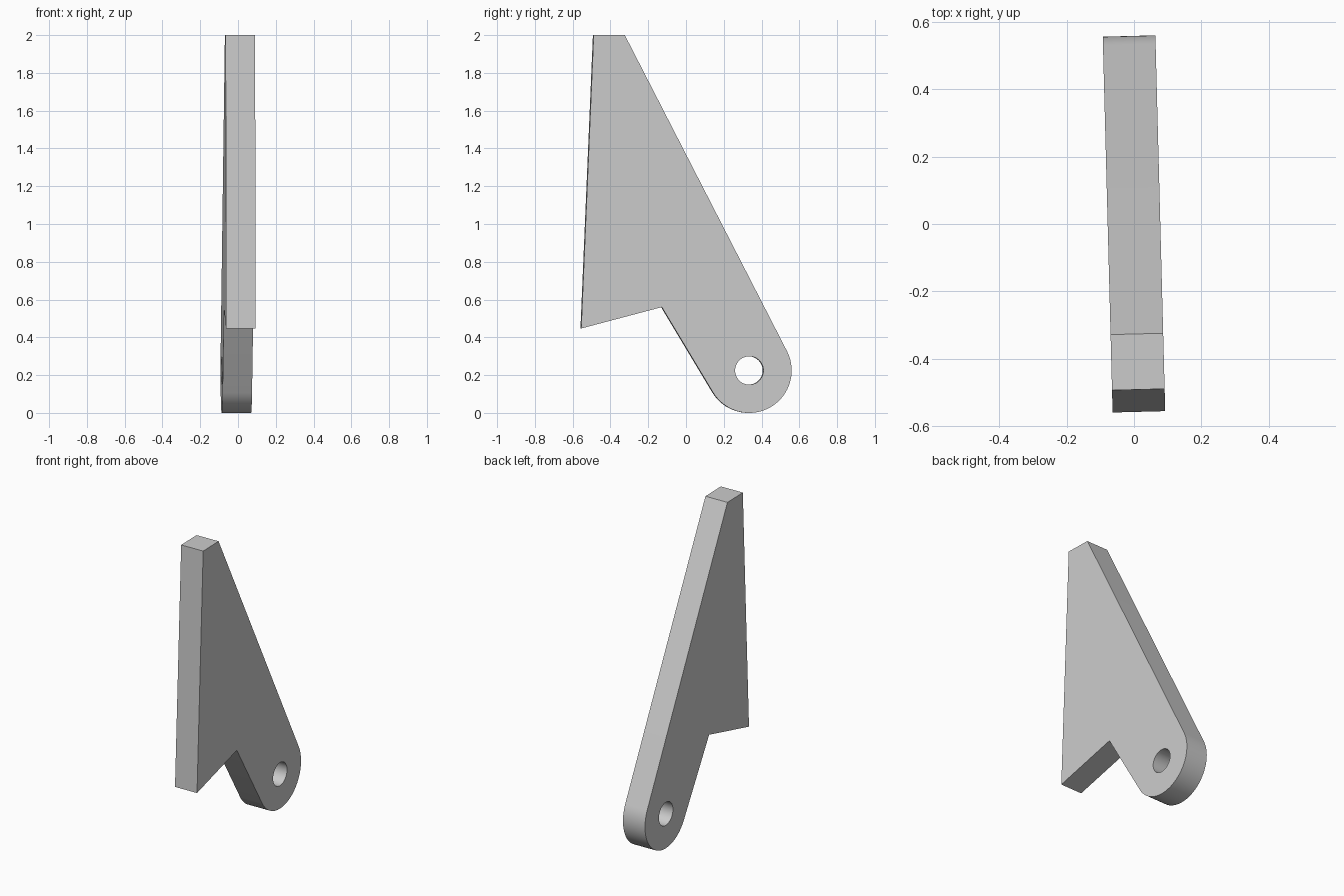
import bpy, bmesh
from math import cos, sin, radians, pi
from mathutils import Matrix

cube = bpy.data.objects.get("Cube")
if cube:
    bpy.data.objects.remove(cube)

THICK = 0.156
PIVOT, EYE_R, HOLE_R = (0.333, 0.2245), 0.2245, 0.075


def arc(radius, start, end, steps):
    """Points (y, z) on an arc about the pivot, in degrees."""
    angles = [radians(start + (end - start) * i / steps) for i in range(steps + 1)]
    return [(PIVOT[0] + radius * cos(a), PIVOT[1] + radius * sin(a)) for a in angles]


def add_loop(bm, points):
    verts = [bm.verts.new((-THICK / 2, y, z)) for y, z in points]
    for i, v in enumerate(verts):
        bm.edges.new((v, verts[(i + 1) % len(verts)]))


# Plate outline: tapered blade, notch and rounded eye, with a round pin hole
outline = [(-0.13, 0.56), (-0.557, 0.447), (-0.491, 2), (-0.326, 2)]
outline += arc(EYE_R, 27.2, -148.6, 40)
bm = bmesh.new()
add_loop(bm, outline)
add_loop(bm, arc(HOLE_R, 0, 360, 48)[:-1])
bmesh.ops.triangle_fill(bm, edges=bm.edges[:], use_beauty=True, normal=(-1, 0, 0))

# Give the plate its thickness
side = bmesh.ops.extrude_face_region(bm, geom=bm.faces[:])
moved = [g for g in side["geom"] if isinstance(g, bmesh.types.BMVert)]
bmesh.ops.translate(bm, verts=moved, vec=(THICK, 0, 0))
bmesh.ops.recalc_face_normals(bm, faces=bm.faces[:])

# The plate is turned slightly about the vertical
bmesh.ops.rotate(bm, verts=bm.verts[:], cent=(0, 0, 0),
                 matrix=Matrix.Rotation(radians(1.5), 3, "Z"))

mesh = bpy.data.meshes.new("bracket_plate")
bm.to_mesh(mesh)
bm.free()
plate = bpy.data.objects.new("bracket_plate", mesh)
bpy.context.collection.objects.link(plate)

# Plain grey
grey = bpy.data.materials.new("light_grey")
grey.use_nodes = True
colour = (0.6, 0.6, 0.6, 1)
grey.diffuse_color = colour
grey.node_tree.nodes["Principled BSDF"].inputs["Base Color"].default_value = colour
mesh.materials.append(grey)

# Smooth curved walls, sharp plate edges
bpy.ops.object.select_all(action="DESELECT")
plate.select_set(True)
bpy.context.view_layer.objects.active = plate
bpy.ops.object.shade_smooth_by_angle(angle=radians(25))
